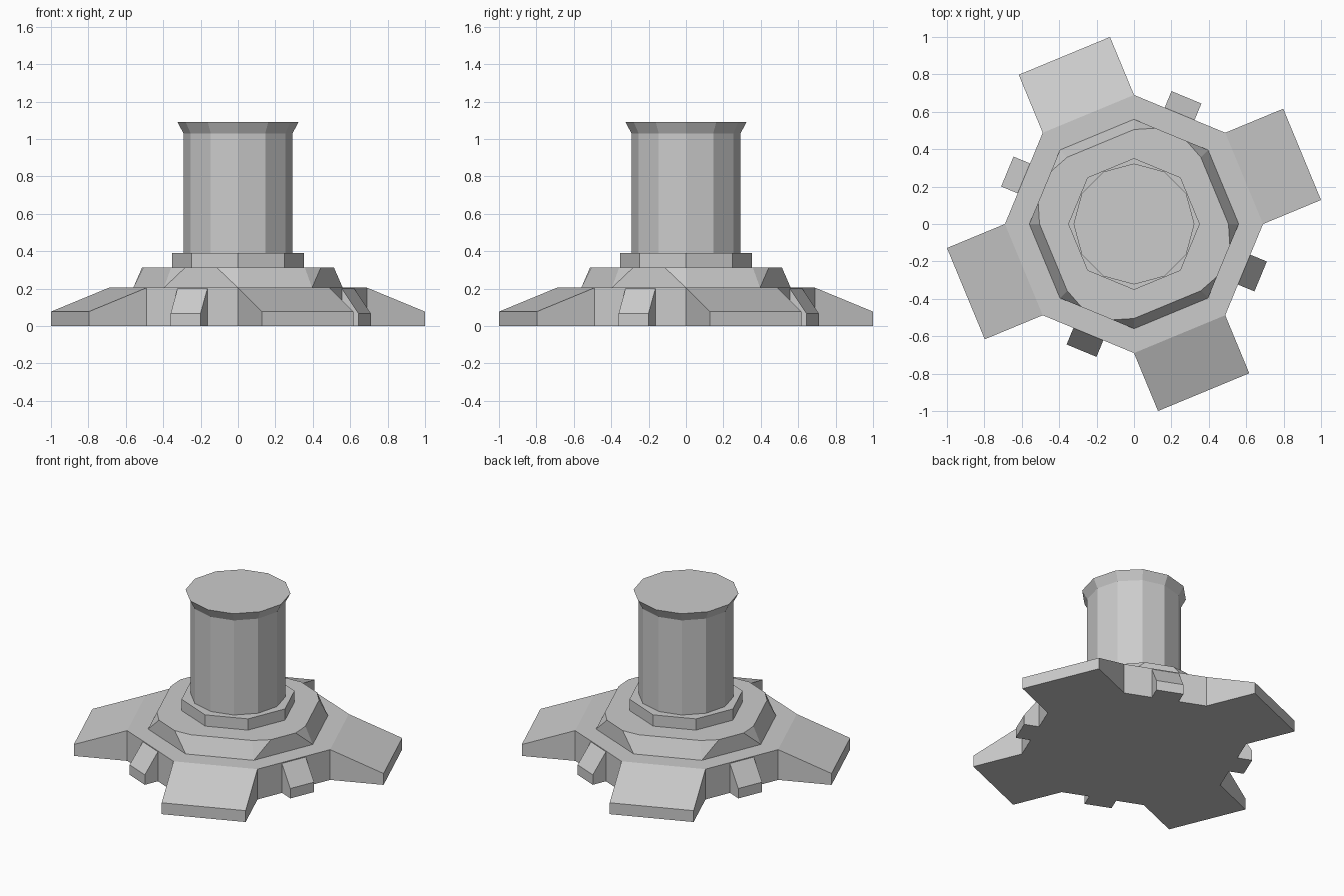
import bpy, bmesh
from math import cos, sin, radians
from mathutils import Vector

if "Cube" in bpy.data.objects:
    bpy.data.objects.remove(bpy.data.objects["Cube"])


def polar(r, deg, z):
    return Vector((r * cos(radians(deg)), r * sin(radians(deg)), z))


def finish(bm, name):
    bmesh.ops.recalc_face_normals(bm, faces=bm.faces)
    me = bpy.data.meshes.new(name)
    bm.to_mesh(me)
    bm.free()
    ob = bpy.data.objects.new(name, me)
    bpy.context.collection.objects.link(ob)
    return ob


def lathe(bm, sides, profile):
    """Stack n-sided rings (radius, z) into a closed solid; returns side faces."""
    rings = [[bm.verts.new(polar(r, 360 * i / sides, z)) for i in range(sides)]
             for r, z in profile]
    faces = []
    for lo, hi in zip(rings, rings[1:]):
        for i in range(sides):
            j = (i + 1) % sides
            faces.append(bm.faces.new((lo[i], lo[j], hi[j], hi[i])))
    bm.faces.new(rings[0][::-1])
    bm.faces.new(rings[-1])
    return faces


# Octagonal base with four sloping feet pulled out of alternate sides
BASE_R, BASE_H = 0.69, 0.205
bm = bmesh.new()
sides = lathe(bm, 8, [(BASE_R, 0), (BASE_R, BASE_H)])
for k in range(0, 8, 2):
    face = bmesh.ops.extrude_discrete_faces(bm, faces=[sides[k]])["faces"][0]
    out = polar(0.3355, 22.5 + 45 * k, 0)
    for v in face.verts:
        v.co += out
        if v.co.z > 0.1:
            v.co.z = 0.077
finish(bm, "base_with_feet")

# Small wedge lugs on the sides between the feet
for n in range(4):
    a = 67.5 + 90 * n
    tangent = polar(0.0865, a + 90, 0)
    section = [(0.63, 0), (0.733, 0), (0.733, 0.067), (0.637, 0.2), (0.63, 0.2)]
    bm = bmesh.new()
    ends = [[bm.verts.new(polar(r, a, z) + s * tangent) for r, z in section]
            for s in (-1, 1)]
    for e in ends:
        bm.faces.new(e)
    for i in range(len(section)):
        j = (i + 1) % len(section)
        bm.faces.new((ends[0][i], ends[0][j], ends[1][j], ends[1][i]))
    finish(bm, f"lug_{n + 1}")

# Middle tier: slanted over the feet, upright trapezoids over the lugs
bm = bmesh.new()
bottom = [bm.verts.new(polar(0.56, 45 * i, BASE_H)) for i in range(8)]
inner = [bm.verts.new(polar(0.505, 45 * i, 0.314)) for i in range(8)]
top = []
for k in range(0, 8, 2):
    b0, b1, b2 = bottom[k], bottom[k + 1], bottom[(k + 2) % 8]
    i0, i1, i2 = inner[k], inner[k + 1], inner[(k + 2) % 8]
    lift = Vector((0, 0, 0.314 - BASE_H))
    t1 = bm.verts.new(b1.co.lerp(b2.co, 0.29) + lift)
    t2 = bm.verts.new(b1.co.lerp(b2.co, 0.71) + lift)
    bm.faces.new((b0, b1, i1, i0))
    bm.faces.new((b1, t1, i1))
    bm.faces.new((b1, b2, t2, t1))
    bm.faces.new((b2, i2, t2))
    top += [i0, i1, t1, t2]
bm.faces.new(top)
bm.faces.new(bottom[::-1])
finish(bm, "middle_tier")

# Octagonal collar
bm = bmesh.new()
lathe(bm, 8, [(0.352, 0.314), (0.352, 0.39)])
finish(bm, "collar")

# Twelve-sided column with a flared rim
bm = bmesh.new()
lathe(bm, 12, [(0.292, 0.39), (0.292, 1.03), (0.323, 1.09)])
finish(bm, "column")
